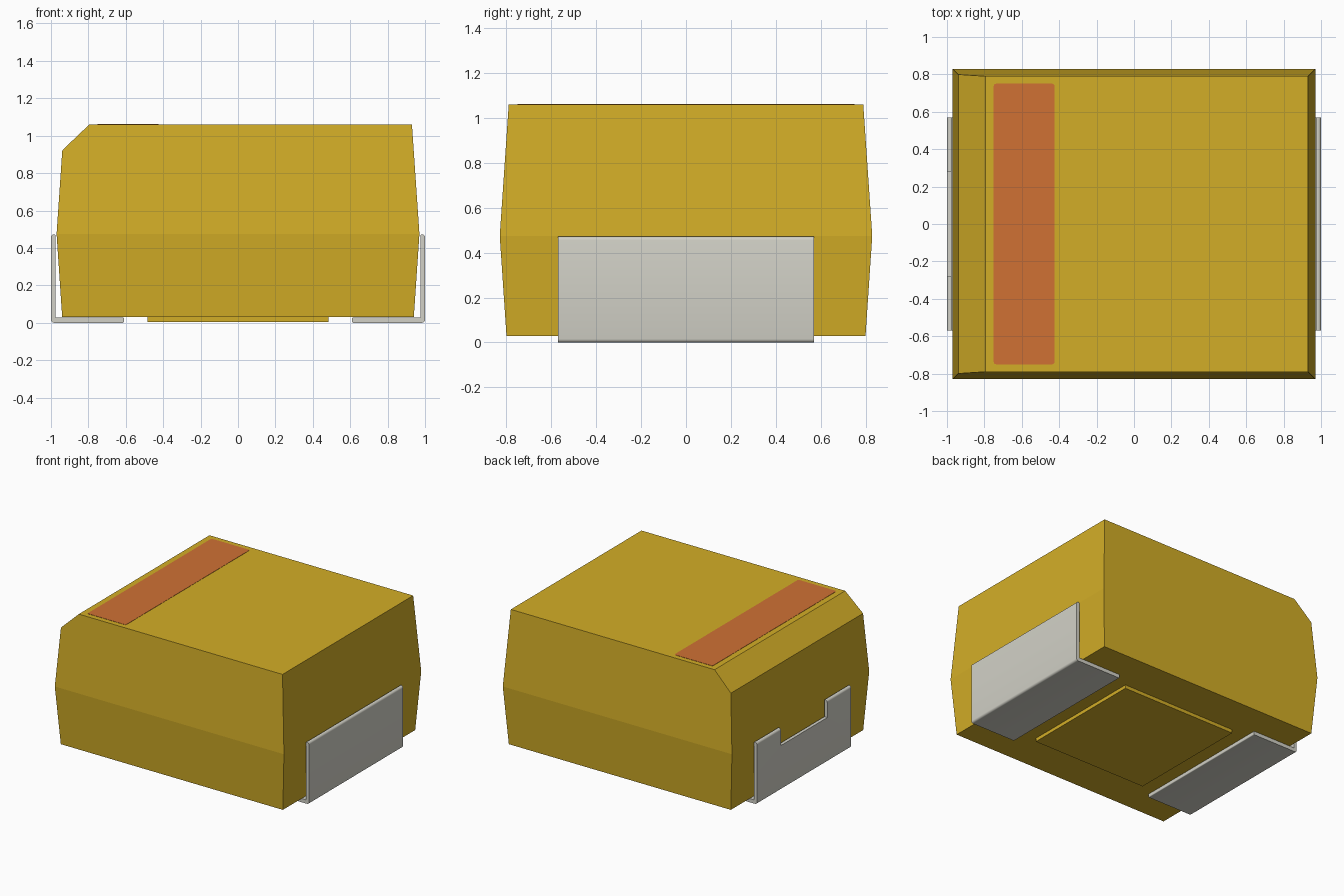
import bpy, bmesh, math
from mathutils import Vector

if "Cube" in bpy.data.objects:
    bpy.data.objects.remove(bpy.data.objects["Cube"], do_unlink=True)


def material(name, rgb):
    m = bpy.data.materials.new(name)
    m.use_nodes = True
    m.diffuse_color = (*rgb, 1)
    bsdf = next(n for n in m.node_tree.nodes if n.type == 'BSDF_PRINCIPLED')
    bsdf.inputs["Base Color"].default_value = (*rgb, 1)
    return m


GOLD = material("mustard yellow", (0.65, 0.42, 0.02))
ORANGE = material("burnt orange", (0.63, 0.165, 0.034))
METAL = material("metal grey", (0.645, 0.638, 0.571))


def finish(name, bm, mat):
    bmesh.ops.recalc_face_normals(bm, faces=bm.faces)
    mesh = bpy.data.meshes.new(name)
    bm.to_mesh(mesh)
    bm.free()
    mesh.materials.append(mat)
    obj = bpy.data.objects.new(name, mesh)
    bpy.context.collection.objects.link(obj)
    return obj


def box(name, lo, hi, mat):
    bm = bmesh.new()
    bmesh.ops.create_cube(bm, size=1)
    for v in bm.verts:
        v.co = [(a + b) / 2 + c * (b - a) for a, b, c in zip(lo, hi, v.co)]
    return finish(name, bm, mat)


def rounded(points, steps=4):
    """Outline from (u, v, radius) corners, each rounded by a small curve."""
    out = []
    for i, (u, v, r) in enumerate(points):
        p = Vector((u, v))
        if r == 0:
            out.append(p)
            continue
        a = p + (Vector(points[i - 1][:2]) - p).normalized() * r
        b = p + (Vector(points[(i + 1) % len(points)][:2]) - p).normalized() * r
        centre = a + b - p
        for k in range(steps + 1):
            t = k / steps * math.pi / 2
            out.append(centre + (a - centre) * math.cos(t) + (b - centre) * math.sin(t))
    return out


def extrude(name, outline, offset, mat):
    bm = bmesh.new()
    face = bm.faces.new([bm.verts.new(p) for p in outline])
    ext = bmesh.ops.extrude_face_region(bm, geom=[face])["geom"]
    bmesh.ops.translate(bm, vec=offset, verts=[g for g in ext if isinstance(g, bmesh.types.BMVert)])
    return finish(name, bm, mat)


# Moulded body: rectangular rings, widest at the parting line
bm = bmesh.new()
rings = [[bm.verts.new((sx * x, sy * y, z)) for sx, sy in ((-1, -1), (1, -1), (1, 1), (-1, 1))]
         for x, y, z in ((0.94, 0.80, 0.03), (0.97, 0.83, 0.475), (0.93, 0.79, 1.06))]
for low, high in zip(rings, rings[1:]):
    for i in range(4):
        j = (i + 1) % 4
        bm.faces.new((low[i], low[j], high[j], high[i]))
bm.faces.new(rings[0][::-1])
bm.faces.new(rings[-1])
# Chamfer along the top edge beside the stripe
cut = bmesh.ops.bisect_plane(bm, geom=bm.verts[:] + bm.edges[:] + bm.faces[:],
                             plane_co=(-0.795, 0, 1.06), plane_no=(-0.14, 0, 0.147), clear_outer=True)
bmesh.ops.holes_fill(bm, edges=[e for e in bm.edges if e.is_boundary], sides=0)
finish("body", bm, GOLD)

# Raised pad under the body
box("bottom_pad", (-0.485, -0.485, 0.003), (0.485, 0.485, 0.035), GOLD)

# Polarity stripe
stripe = rounded([(-0.75, -0.75, 0.012), (-0.425, -0.75, 0.012), (-0.425, 0.75, 0.012), (-0.75, 0.75, 0.012)])
extrude("polarity_stripe", [(u, v, 1.059) for u, v in stripe], (0, 0, 0.003), ORANGE)

# Bent sheet-metal terminals
profile = rounded([(0.61, 0, 0.006), (1.0, 0, 0.016), (1.0, 0.472, 0.016),
                   (0.975, 0.472, 0.006), (0.975, 0.028, 0), (0.61, 0.028, 0.006)])
leads = {}
for name, side in (("left_terminal", 1), ("right_terminal", -1)):
    leads[name] = extrude(name, [(side * u, -0.57, v) for u, v in profile], (0, 1.14, 0), METAL)

# Notch in the terminal on the chamfered side
cutter = box("notch_cutter", (-1.1, -0.28, 0.34), (-0.9, 0.28, 0.6), METAL)
cutter.hide_render = True
lead = leads["right_terminal"]
mod = lead.modifiers.new("notch", 'BOOLEAN')
mod.operation = 'DIFFERENCE'
mod.solver = 'EXACT'
mod.object = cutter
bpy.context.view_layer.objects.active = lead
bpy.ops.object.modifier_apply(modifier=mod.name)
bpy.data.objects.remove(cutter, do_unlink=True)

# Smooth bends, sharp edges
for obj in bpy.context.view_layer.objects:
    obj.select_set(obj in leads.values())
bpy.ops.object.shade_smooth_by_angle(angle=math.radians(30))
